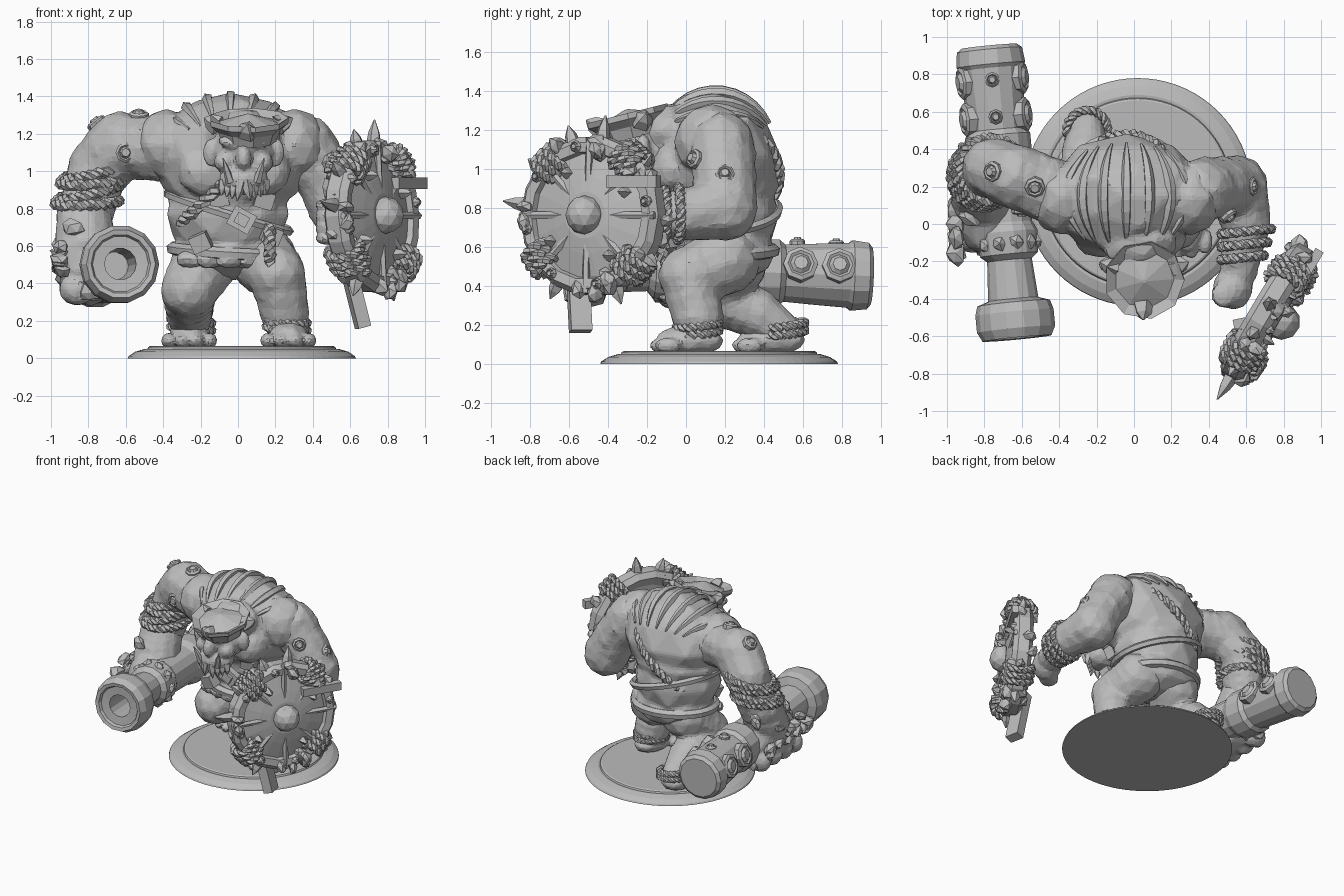
import bpy, bmesh, math, random
from mathutils import Vector as V, Matrix, Euler

random.seed(4)
if "Cube" in bpy.data.objects:
    bpy.data.objects.remove(bpy.data.objects["Cube"])

GREY = (0.5, 0.5, 0.5, 1)
mat = bpy.data.materials.new("plain_grey")
mat.use_nodes = True
mat.diffuse_color = GREY
mat.node_tree.nodes["Principled BSDF"].inputs["Base Color"].default_value = GREY


def finish(name, bm, voxel=0, keep=0.3):
    """Turn a bmesh into an object; voxel fuses the lumps into one chiselled skin."""
    bmesh.ops.recalc_face_normals(bm, faces=bm.faces)
    me = bpy.data.meshes.new(name)
    bm.to_mesh(me)
    bm.free()
    me.materials.append(mat)
    ob = bpy.data.objects.new(name, me)
    bpy.context.collection.objects.link(ob)
    if voxel:
        rm = ob.modifiers.new("fuse", "REMESH")
        rm.mode, rm.voxel_size = "VOXEL", voxel
        dc = ob.modifiers.new("chisel", "DECIMATE")
        dc.ratio = keep


def blob(bm, pos, size, rot=(0, 0, 0), rough=0.04, sub=2):
    size = (size,) * 3 if isinstance(size, (int, float)) else size
    m = Matrix.LocRotScale(V(pos), Euler(rot), V(size))
    vs = bmesh.ops.create_icosphere(bm, subdivisions=sub, radius=1)["verts"]
    for v in vs:
        v.co = m @ (v.co * random.uniform(1 - rough, 1 + rough))


def limb(bm, pts, radii, steps=4):
    for i in range(len(pts) - 1):
        for k in range(steps + 1):
            t = k / steps
            blob(bm, V(pts[i]).lerp(V(pts[i + 1]), t), radii[i] * (1 - t) + radii[i + 1] * t)


def box(bm, pos, size, rot=(0, 0, 0)):
    bmesh.ops.create_cube(bm, size=1, matrix=Matrix.LocRotScale(V(pos), Euler(rot), V(size)))


def lathe(bm, origin, axis, profile, sides):
    q = V(axis).to_track_quat("Z", "Y")
    rings = [[bm.verts.new(V(origin) + q @ V((r * math.cos(a), r * math.sin(a), h)))
              for a in (math.tau * i / sides for i in range(sides))] for h, r in profile]
    for a, b in zip(rings, rings[1:]):
        for i in range(sides):
            bm.faces.new((a[i - 1], a[i], b[i], b[i - 1]))
    bm.faces.new(rings[0])
    bm.faces.new(rings[-1])


def cone(bm, pos, axis, r, length, sides=5):
    lathe(bm, pos, axis, [(-0.03, r), (length * 0.4, r * 0.7), (length, r * 0.08)], sides)


def stud(bm, pos, axis, r):
    lathe(bm, pos, axis, [(-0.03, r), (0.02, r), (0.03, r * 0.75), (0.022, r * 0.6),
                          (0.04, r * 0.4)], 8)


def frames(pts, closed):
    n, out = V((0.31, 0.22, 0.92)), []
    for i in range(len(pts)):
        nxt = pts[(i + 1) % len(pts)] if closed else pts[min(i + 1, len(pts) - 1)]
        t = (nxt - (pts[i - 1] if closed or i else pts[0])).normalized()
        n = (n - t * n.dot(t)).normalized()
        out.append((n, t.cross(n)))
    return out


def sweep(bm, pts, r, sides=5, closed=False, taper=False):
    pts = [V(p) for p in pts]
    rings = []
    for i, (p, (n, b)) in enumerate(zip(pts, frames(pts, closed))):
        s = r * (0.25 + 0.75 * math.sin(math.pi * i / (len(pts) - 1))) if taper else r
        rings.append([bm.verts.new(p + s * (n * math.cos(a) + b * math.sin(a)))
                      for a in (math.tau * k / sides for k in range(sides))])
    for a, b in zip(rings, rings[1:] + rings[:1] if closed else rings[1:]):
        for k in range(sides):
            bm.faces.new((a[k - 1], a[k], b[k], b[k - 1]))
    if not closed:
        bm.faces.new(rings[0])
        bm.faces.new(rings[-1])


def rope(bm, pts, r, turns, closed=True):
    pts = [V(p) for p in pts]
    for s in (0, math.pi):
        ph = [s + math.tau * turns * i / len(pts) for i in range(len(pts))]
        sweep(bm, [p + r * 0.6 * (n * math.cos(a) + b * math.sin(a)) for p, (n, b), a
                   in zip(pts, frames(pts, closed), ph)], r * 0.75, 5, closed)


def loop(centre, ru, rv, rot=(0, 0, 0), n=64):
    e = Euler(rot).to_matrix()
    return [V(centre) + e @ V((ru * math.cos(a), rv * math.sin(a), 0))
            for a in (math.tau * i / n for i in range(n))]


# Base
bm = bmesh.new()
lathe(bm, (0.02, 0.17, 0), (0, 0, 1), [(0, 0.61), (0.012, 0.605), (0.035, 0.57), (0.05, 0.52),
      (0.048, 0.505), (0.06, 0.5), (0.066, 0.49), (0.066, 0.01)], 72)
finish("base", bm)

# Torso: pelvis, belly, ribs, chest hump, neck, shoulders
bm = bmesh.new()
blob(bm, (-0.05, 0.21, 0.58), (0.31, 0.26, 0.17))
blob(bm, (-0.055, 0.19, 0.77), (0.335, 0.29, 0.27))
blob(bm, (-0.055, 0.18, 0.92), (0.34, 0.3, 0.25))
blob(bm, (-0.04, 0.15, 1.07), (0.42, 0.33, 0.35))
blob(bm, (0.02, -0.08, 1.19), (0.21, 0.18, 0.15))
for x in (-0.38, 0.3):
    blob(bm, (x, 0.14, 1.14), (0.18, 0.2, 0.19))
    blob(bm, (x * 0.45, -0.08, 1.0), (0.15, 0.1, 0.14))
finish("torso", bm, 0.02)

# Cloth folds running over the hump from the nape and gathering low on the back
bm = bmesh.new()
for i in range(7):
    a = (i - 3) * 0.3
    pts = []
    for k in range(12):
        t = 0.6 + k / 11 * 2.0
        w = math.sin(a) * (0.25 + 0.75 * math.sin(t))
        c = math.sqrt(1 - w * w)
        pts.append((-0.04 + 0.42 * w, 0.15 - 0.33 * c * math.cos(t), 1.06 + 0.345 * c * math.sin(t)))
    sweep(bm, pts, 0.03, 5, taper=True)
finish("cloak_folds", bm)

# Belt, chest straps, buckle and pouches
bm = bmesh.new()
sweep(bm, loop((-0.05, 0.2, 0.57), 0.3, 0.25, (0.05, 0.06, 0), 32), 0.035, 6, True)
sweep(bm, loop((-0.05, 0.19, 0.78), 0.34, 0.285, (0.05, 0.3, 0), 32), 0.025, 5, True)
rope(bm, loop((-0.04, 0.16, 0.97), 0.375, 0.315, (0, -0.75, 0), 96), 0.028, 20)
box(bm, (0.02, -0.13, 0.74), (0.13, 0.05, 0.11), (0, 0.5, 0))
box(bm, (0.02, -0.16, 0.74), (0.07, 0.03, 0.06), (0, 0.5, 0))
for x, z in ((-0.2, 0.62), (-0.1, 0.86), (0.18, 0.66), (0.14, 0.85)):
    box(bm, (x, -0.06, z), (0.1, 0.08, 0.09), (0.2, x * 2, x))
finish("belt_and_straps", bm)
bm = bmesh.new()
rope(bm, [(0.17, -0.1 - 0.03 * math.sin(k / 5), 0.7 - k * 0.012) for k in range(25)], 0.028, 5, False)
for k in range(5):
    blob(bm, (-0.25 + k * 0.1, -0.03 + abs(k - 2) * 0.02, 0.53), (0.08, 0.05, 0.05), rough=0.08)
finish("hanging_rope_and_rags", bm)

# Legs: left planted forward, right stretched back
LEGS = {"left": ([(0.13, 0.2, 0.53), (0.21, 0.01, 0.45), (0.25, 0.06, 0.24), (0.26, 0.06, 0.14)], 0.27, 0.02),
        "right": ([(-0.17, 0.24, 0.52), (-0.26, 0.09, 0.37), (-0.26, 0.36, 0.26), (-0.25, 0.5, 0.16)], -0.26, 0.44)}
for side, (pts, fx, fy) in LEGS.items():
    bm = bmesh.new()
    limb(bm, pts, (0.185, 0.155, 0.135, 0.1))
    finish(side + "_leg", bm, 0.02)
    bm = bmesh.new()
    blob(bm, (fx, fy, 0.12), (0.115, 0.18, 0.08))
    for k in range(4):
        blob(bm, (fx - 0.11 + k * 0.073, fy - 0.15 + abs(k - 1.5) * 0.025, 0.095), (0.042, 0.07, 0.042))
    finish(side + "_foot", bm, 0.014)
    bm = bmesh.new()
    for k in range(2):
        rope(bm, loop((pts[3][0], pts[3][1], 0.16 + 0.04 * k), 0.11, 0.11, (0.1, 0.1, 0)), 0.02, 10)
    finish(side + "_leg_wraps", bm)

# Head with brow, nose, jaw and tusks
bm = bmesh.new()
blob(bm, (0.03, -0.2, 1.1), (0.17, 0.2, 0.18))
blob(bm, (0.03, -0.31, 0.96), (0.14, 0.12, 0.09))
blob(bm, (0.03, -0.4, 1.07), (0.045, 0.06, 0.07))
for s in (-1, 1):
    blob(bm, (0.03 + s * 0.07, -0.36, 1.15), (0.07, 0.05, 0.035), (0, s * -0.3, 0))
    blob(bm, (0.03 + s * 0.1, -0.32, 1.05), (0.06, 0.07, 0.06))
    blob(bm, (0.03 + s * 0.17, -0.22, 1.1), (0.05, 0.04, 0.08))
finish("head", bm, 0.014)
bm = bmesh.new()
for s in (-1, 1):
    cone(bm, (0.03 + s * 0.08, -0.41, 0.97), (s * 0.3, -0.3, 1), 0.025, 0.11)
    for k in range(4):
        cone(bm, (0.03 + s * (0.02 + 0.03 * k), -0.4 + 0.02 * k, 0.92), (s * 0.2, -0.1, -1), 0.035, 0.08 - 0.01 * k)
finish("tusks_and_beard", bm)

# Peaked hood with a turned-up brim, tilted forward
bm = bmesh.new()
lathe(bm, (0.055, -0.27, 1.16), (0, -0.25, 1), [(0, 0.15), (0.06, 0.17), (0.1, 0.215), (0.13, 0.215),
                                             (0.1, 0.16), (0.12, 0.1), (0.15, 0.01)], 9)
for x, y in ((-0.13, -0.22), (0.24, -0.22), (0.05, -0.46)):
    cone(bm, (x, y, 1.29 + y * 0.15), (x - 0.05, y + 0.28, 0.1), 0.06, 0.06)
finish("hood_brim", bm)

# Right arm and gauntlet
bm = bmesh.new()
limb(bm, [(-0.42, 0.17, 1.12), (-0.63, 0.25, 1.14), (-0.75, 0.3, 1.0), (-0.82, 0.25, 0.75)],
     (0.18, 0.18, 0.17, 0.15))
finish("right_arm", bm, 0.02)
bm = bmesh.new()
limb(bm, [(-0.825, 0.23, 0.75), (-0.81, 0.14, 0.55)], (0.155, 0.175))
blob(bm, (-0.79, 0.12, 0.47), (0.18, 0.3, 0.19))
for k in range(4):
    blob(bm, (-0.86, -0.08 + k * 0.13, 0.37), (0.1, 0.075, 0.09))
finish("gauntlet", bm, 0.018)
bm = bmesh.new()
for k in range(4):
    rope(bm, loop((-0.765 - k * 0.014, 0.29 - k * 0.01, 1.0 - k * 0.055), 0.17, 0.17,
                  (0.1, -0.25 + 0.2 * (k % 2), 0)), 0.026, 13)
finish("right_arm_ropes", bm)
bm = bmesh.new()
for k in range(30):
    a = random.uniform(1.8, 5.2)
    blob(bm, (-0.81 + 0.145 * math.cos(a), random.uniform(-0.18, 0.4), 0.54 + 0.19 * math.sin(a)),
         (0.05, 0.07, 0.035), (a, a, 0), 0.2, 1)
for p, d in (((-0.6, 0.08, 1.1), (0, -1, 0)), ((-0.75, 0.28, 1.25), (-0.6, 0, 0.8)),
             ((-0.53, 0.2, 1.29), (0, -0.3, 1))):
    stud(bm, p, d, 0.055)
finish("gauntlet_scraps", bm)

# Cannon with a hollow muzzle, side studs and bands
REAR, MUZZLE = V((-0.775, 0.95, 0.45)), V((-0.625, -0.62, 0.505))
AX = (MUZZLE - REAR).normalized()
bm = bmesh.new()
lathe(bm, REAR, AX, [(0, 0.15), (0.02, 0.175), (0.1, 0.185), (0.12, 0.17), (0.3, 0.16), (0.45, 0.15),
      (0.48, 0.175), (0.6, 0.175), (0.65, 0.15), (0.95, 0.14), (1.0, 0.165), (1.12, 0.155), (1.15, 0.12),
      (1.36, 0.135), (1.38, 0.195), (1.43, 0.21), (1.52, 0.21), (1.57, 0.185), (1.565, 0.16),
      (1.545, 0.15), (1.54, 0.085), (1.2, 0.075)], 14)
for h in (0.18, 0.38):
    for d, r in ((V((0.95, 0.1, 0.3)), 0.09), (V((-0.95, -0.1, 0.3)), 0.09), (V((0, 0, 0.95)), 0.04)):
        stud(bm, REAR + AX * h + d * 0.155, d, r)
finish("cannon", bm)
bm = bmesh.new()
q = AX.to_track_quat("Z", "Y")
for k in range(10):
    d = q @ V((math.cos(k * math.tau / 10), math.sin(k * math.tau / 10), 0))
    blob(bm, REAR + AX * 1.06 + d * 0.14, 0.045, rough=0.15, sub=1)
finish("cannon_bindings", bm)

# Left arm with hand gripping the shield
bm = bmesh.new()
limb(bm, [(0.35, 0.18, 1.12), (0.47, 0.2, 0.96), (0.55, 0.2, 0.8), (0.6, 0.0, 0.77), (0.56, -0.24, 0.74)],
     (0.18, 0.165, 0.17, 0.135, 0.105))
blob(bm, (0.53, -0.34, 0.73), (0.11, 0.12, 0.12))
for k in range(4):
    blob(bm, (0.48, -0.38, 0.64 + k * 0.06), (0.07, 0.07, 0.035))
finish("left_arm", bm, 0.02)
bm = bmesh.new()
for k in range(3):
    rope(bm, loop((0.6 - k * 0.01, -0.04 - k * 0.07, 0.77), 0.135 - k * 0.01, 0.135 - k * 0.01,
                  (math.pi / 2, 0.2, 0.1)), 0.022, 12)
for p, d in (((0.5, 0.05, 1.05), (0.6, -0.7, 0.3)), ((0.62, 0.2, 0.97), (1, 0, 0.4))):
    stud(bm, p, d, 0.05)
finish("left_arm_ropes", bm)

# Shield: dished disc, boss, planks, rim bindings and spikes
C, N, U = V((0.72, -0.48, 0.76)), V((0.86, -0.51, 0.05)).normalized(), V((0.51, 0.86, 0))
W = U.cross(N).normalized() * (1 if U.cross(N).z > 0 else -1)
TURN = math.atan2(U.y, U.x)


def on_shield(a, r, h):
    return C + (U * math.cos(a) + W * math.sin(a)) * r + N * h


bm = bmesh.new()
lathe(bm, C, N, [(-0.05, 0.3), (-0.08, 0.37), (-0.05, 0.41), (0.03, 0.41), (0.065, 0.38), (0.06, 0.33),
                 (0.03, 0.32), (0.06, 0.2), (0.075, 0.12), (0.075, 0.01)], 18)
blob(bm, C + N * 0.08, 0.1, rough=0.02)
for k in range(8):
    a = k * math.tau / 8
    stud(bm, on_shield(a + 0.2, 0.36, 0.05), N, 0.03)
    sweep(bm, [on_shield(a, r, 0.05) for r in (0.12, 0.25, 0.4)], 0.02)
finish("shield", bm)
bm = bmesh.new()
for a in (0.9, 2.3, 3.8, 5.5):
    rad = U * math.cos(a) + W * math.sin(a)
    for k in (-1, 0, 1):
        c = on_shield(a + 0.13 * k, 0.36, 0)
        rope(bm, [c + 0.075 * (rad * math.cos(t) + N * math.sin(t) * 1.25)
                  for t in (math.tau * i / 32 for i in range(32))], 0.024, 6)
for k in range(40):
    blob(bm, on_shield(random.uniform(0, 6.28), random.uniform(0.32, 0.41), random.uniform(-0.08, 0.08)),
         (0.055, 0.035, 0.05), (k, k * 2, 0), 0.2, 1)
finish("shield_bindings", bm)
bm = bmesh.new()
for a, l in ((3.0, 0.13), (1.45, 0.11), (1.9, 0.08), (4.2, 0.08), (5.1, 0.08), (5.7, 0.06), (0.75, 0.06), (2.5, 0.08)):
    cone(bm, on_shield(a, 0.41, 0), U * math.cos(a) + W * math.sin(a), 0.045, l)
for k in range(4):
    cone(bm, on_shield(0.5 + k * 1.6, 0.25, 0.06), N, 0.035, 0.06, 4)
box(bm, on_shield(0.55, 0.33, 0.07), (0.3, 0.05, 0.06), (0, 0, TURN))
box(bm, (0.62, -0.55, 0.36), (0.07, 0.11, 0.4), (0, -0.25, 0.2))
finish("shield_spikes_and_planks", bm)
